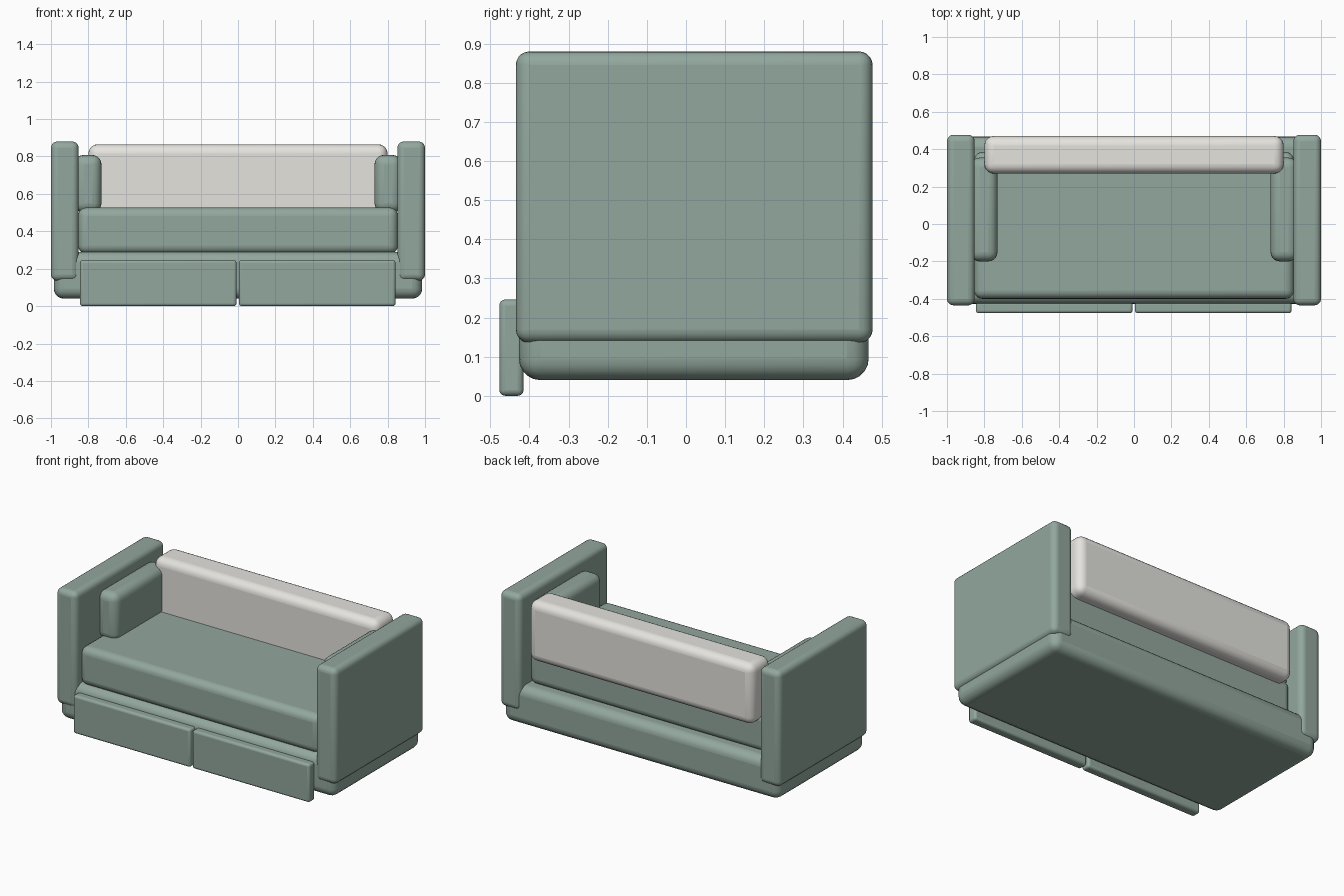
import bpy, bmesh, math
from mathutils import Vector

if "Cube" in bpy.data.objects:
    bpy.data.objects.remove(bpy.data.objects["Cube"])


def material(name, rgb):
    m = bpy.data.materials.new(name)
    m.diffuse_color = (*rgb, 1)
    m.use_nodes = True
    m.node_tree.nodes["Principled BSDF"].inputs["Base Color"].default_value = m.diffuse_color
    return m


green = material("sage_fabric", (0.29, 0.39, 0.34))
cream = material("cream_fabric", (0.78, 0.77, 0.73))


def soft_box(name, x, y, z, radius, mat, segments=5):
    """Rounded box filling the given (min, max) ranges."""
    lo, hi = Vector((x[0], y[0], z[0])), Vector((x[1], y[1], z[1]))
    bm = bmesh.new()
    bmesh.ops.create_cube(bm, size=1)
    bmesh.ops.scale(bm, vec=hi - lo, verts=bm.verts)
    mesh = bpy.data.meshes.new(name)
    bm.to_mesh(mesh)
    bm.free()
    mesh.materials.append(mat)
    ob = bpy.data.objects.new(name, mesh)
    ob.location = (lo + hi) / 2
    bpy.context.collection.objects.link(ob)
    bev = ob.modifiers.new("rounding", "BEVEL")
    bev.width = radius
    bev.segments = segments
    bpy.context.view_layer.objects.active = ob
    ob.select_set(True)
    bpy.ops.object.shade_smooth_by_angle(angle=math.radians(40))
    ob.select_set(False)
    return ob


# Base and seat
soft_box("base", (-0.985, 0.985), (-0.427, 0.467), (0.04, 0.29), 0.055, green)
soft_box("seat", (-0.855, 0.855), (-0.40, 0.385), (0.28, 0.527), 0.045, green)

# Arms and side cushions, mirrored left and right
for side, s in (("left", -1), ("right", 1)):
    soft_box(side + "_arm", sorted((s * 0.852, s * 1.0)), (-0.435, 0.477),
             (0.135, 0.88), 0.035, green)
    soft_box(side + "_side_cushion", sorted((s * 0.73, s * 0.875)), (-0.20, 0.355),
             (0.50, 0.808), 0.05, green)

# Backrest cushion
soft_box("back_cushion", (-0.80, 0.80), (0.27, 0.47), (0.475, 0.865), 0.05, cream)

# Drawer fronts
for side, x in (("left", (-0.845, -0.008)), ("right", (0.005, 0.842))):
    soft_box(side + "_drawer", x, (-0.477, -0.415), (0.0, 0.246), 0.015, green, 4)
